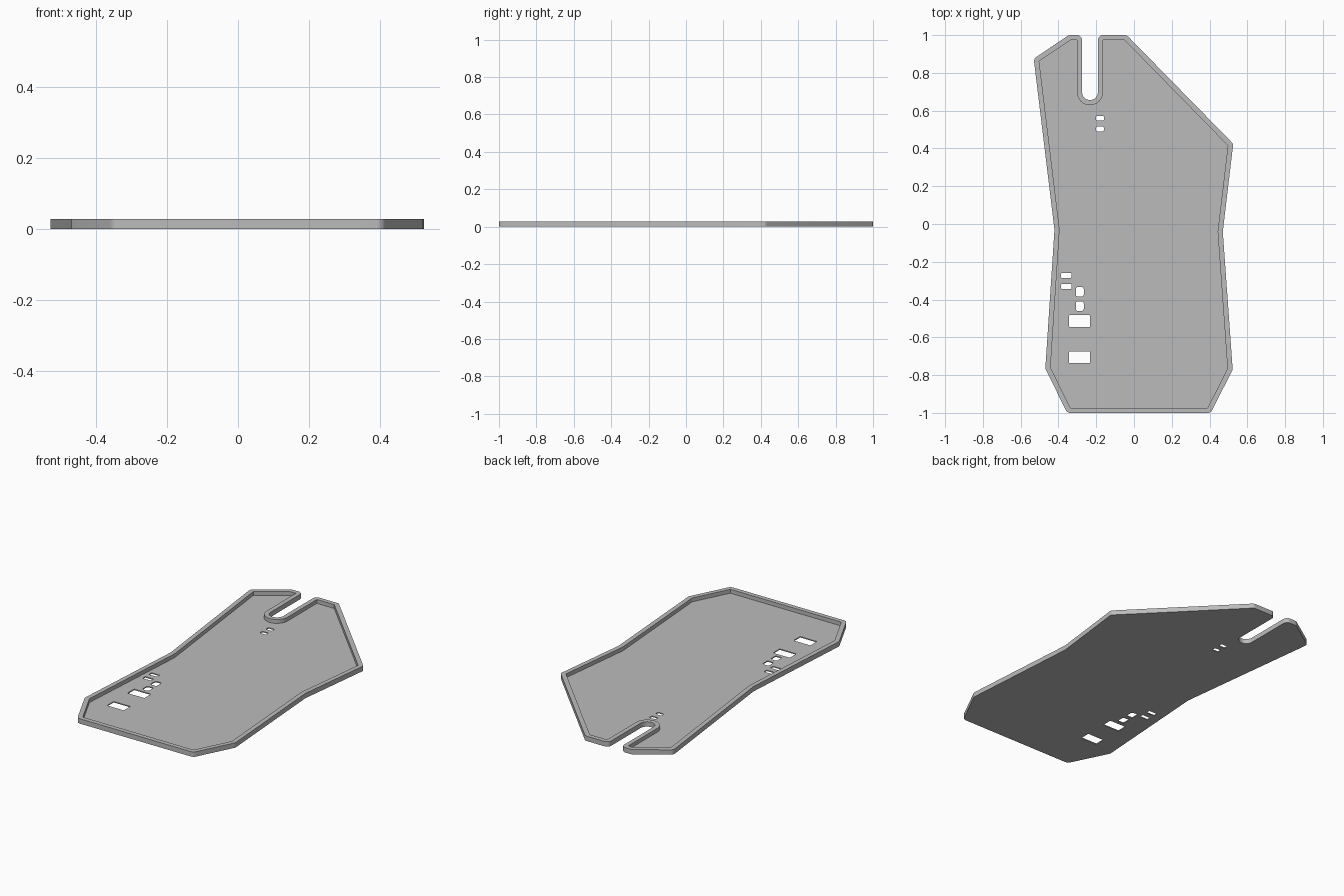
import bpy, bmesh, math
from mathutils import Vector

cube = bpy.data.objects.get("Cube")
if cube:
    bpy.data.objects.remove(cube)

RIM, FLOOR, TOP = 0.027, 0.006, 0.029

grey = bpy.data.materials.new("Plain grey")
grey.use_nodes = True
grey.diffuse_color = (0.5, 0.5, 0.5, 1)
grey.node_tree.nodes["Principled BSDF"].inputs["Base Color"].default_value = (0.5, 0.5, 0.5, 1)


def arc(cx, cy, r, start, end, steps):
    """Points along an arc, angles in degrees."""
    angles = [math.radians(start + (end - start) * i / steps) for i in range(steps + 1)]
    return [Vector((cx + r * math.cos(a), cy + r * math.sin(a))) for a in angles]


def offset_round(points, d):
    """Grow a counter-clockwise outline: round outer corners, mitre inner ones."""
    out = []
    for i, p in enumerate(points):
        a = (p - points[i - 1]).normalized()
        b = (points[(i + 1) % len(points)] - p).normalized()
        na, nb = Vector((a.y, -a.x)), Vector((b.y, -b.x))
        if a.x * b.y - a.y * b.x > 0.02:
            start = math.degrees(math.atan2(na.y, na.x))
            turn = math.degrees(a.angle(b))
            out += arc(p.x, p.y, d, start, start + turn, max(3, round(turn / 11)))
        else:
            out.append(p + (na + nb) * d / (1 + na.dot(nb)))
    return out


def rounded_hole(cx, cy, w, h, r):
    pts = []
    for k, (sx, sy) in enumerate([(1, 1), (-1, 1), (-1, -1), (1, -1)]):
        pts += arc(cx + sx * (w / 2 - r), cy + sy * (h / 2 - r), r, 90 * k, 90 * k + 90, 4)
    return pts


# Inner edge of the rim, counter-clockwise, with the rounded cable slot
corners = [(-0.337, 0.973), (-0.502, 0.862), (-0.394, -0.03), (-0.442, -0.76),
           (-0.337, -0.973), (0.39, -0.973), (0.495, -0.765), (0.443, -0.04),
           (0.497, 0.415), (-0.05, 0.973), (-0.164, 0.973)]
inner = [Vector(c) for c in corners]
inner += arc(-0.233, 0.698, 0.069, 0, -180, 20)
inner.append(Vector((-0.302, 0.973)))
outer = offset_round(inner, RIM)

# Cut-outs through the floor
holes = [rounded_hole(-0.18, y, 0.042, 0.026, 0.008) for y in (0.56, 0.503)]
holes += [rounded_hole(-0.358, y, 0.055, 0.026, 0.004) for y in (-0.272, -0.331)]
holes += [rounded_hole(-0.287, y, 0.042, 0.05, 0.01) for y in (-0.359, -0.435)]
holes += [rounded_hole(-0.288, y, 0.11, 0.062, 0.003) for y in (-0.514, -0.706)]

bm = bmesh.new()


def ring(points, z):
    verts = [bm.verts.new((p.x, p.y, z)) for p in points]
    edges = [bm.edges.new((verts[i - 1], verts[i])) for i in range(len(verts))]
    return verts, edges


def wall(low, high):
    for i in range(len(low[0])):
        bm.faces.new((low[0][i - 1], low[0][i], high[0][i], high[0][i - 1]))


def cap(rings, direction):
    edges = [e for r in rings for e in r[1]]
    bmesh.ops.triangle_fill(bm, edges=edges, use_beauty=True, normal=(0, 0, direction))


# Flat surfaces first, then the walls between them
base, lip = ring(outer, 0), ring(outer, TOP)
lip_in, floor = ring(inner, TOP), ring(inner, FLOOR)
holes_low = [ring(h, 0) for h in holes]
holes_high = [ring(h, FLOOR) for h in holes]
cap([base] + holes_low, -1)
cap([floor] + holes_high, 1)
cap([lip, lip_in], 1)
wall(base, lip)
wall(lip_in, floor)
for low, high in zip(holes_low, holes_high):
    wall(low, high)
bmesh.ops.recalc_face_normals(bm, faces=bm.faces)

mesh = bpy.data.meshes.new("rimmed_tray")
bm.to_mesh(mesh)
bm.free()
mesh.materials.append(grey)
tray = bpy.data.objects.new("rimmed_tray", mesh)
bpy.context.collection.objects.link(tray)
bpy.ops.object.select_all(action="DESELECT")
tray.select_set(True)
bpy.context.view_layer.objects.active = tray
bpy.ops.object.shade_smooth_by_angle(angle=math.radians(30))
